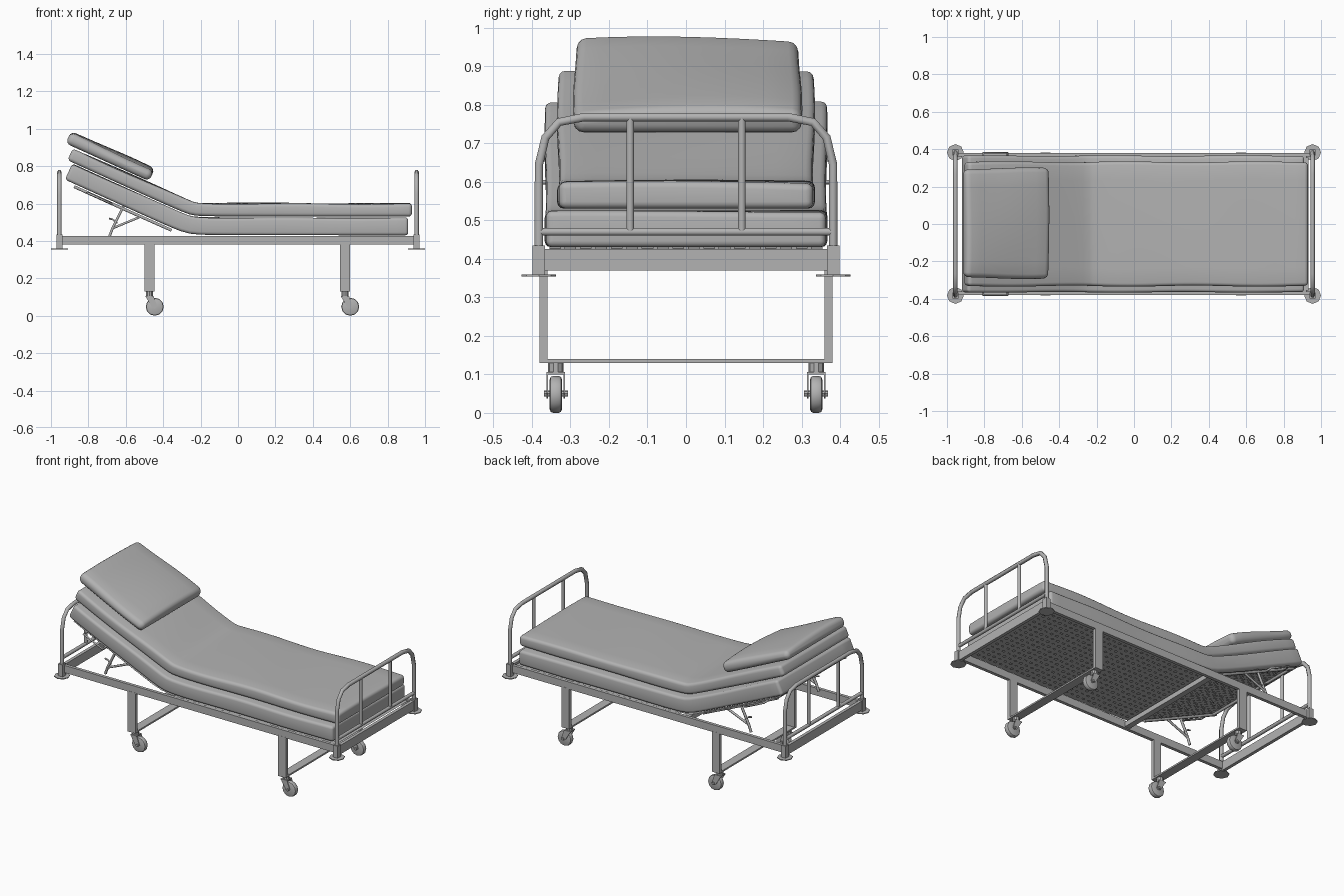
import bpy, bmesh, math
from mathutils import Vector

if "Cube" in bpy.data.objects:
    bpy.data.objects.remove(bpy.data.objects["Cube"])

grey = bpy.data.materials.new("plain grey")
grey.use_nodes = True
grey.diffuse_color = (0.45, 0.45, 0.45, 1)
grey.node_tree.nodes["Principled BSDF"].inputs["Base Color"].default_value = (0.45, 0.45, 0.45, 1)


def finish(name, bm, smooth=None):
    bmesh.ops.recalc_face_normals(bm, faces=bm.faces[:])
    mesh = bpy.data.meshes.new(name)
    bm.to_mesh(mesh)
    bm.free()
    ob = bpy.data.objects.new(name, mesh)
    bpy.context.collection.objects.link(ob)
    mesh.materials.append(grey)
    if smooth:
        bpy.ops.object.select_all(action='DESELECT')
        ob.select_set(True)
        bpy.context.view_layer.objects.active = ob
        bpy.ops.object.shade_smooth_by_angle(angle=math.radians(smooth))
    return ob


def add_box(bm, lo, hi):
    made = bmesh.ops.create_cube(bm, size=1)["verts"]
    for v in made:
        v.co = Vector([lo[i] + (v.co[i] + 0.5) * (hi[i] - lo[i]) for i in range(3)])


def box(name, lo, hi):
    bm = bmesh.new()
    add_box(bm, lo, hi)
    return finish(name, bm)


def cylinder(name, centre, radius, depth, axis='Z', sides=8, bevel=0):
    bm = bmesh.new()
    bmesh.ops.create_cone(bm, cap_ends=True, segments=sides, radius1=radius, radius2=radius, depth=depth)
    if bevel:
        rims = [e for e in bm.edges if abs(e.verts[0].co.z - e.verts[1].co.z) < depth / 2]
        bmesh.ops.bevel(bm, geom=rims, offset=bevel, segments=2, affect='EDGES', profile=0.5)
    for v in bm.verts:
        x, y, z = v.co
        v.co = Vector((x, z, y) if axis == 'Y' else (x, y, z)) + Vector(centre)
    return finish(name, bm, 35)


def tube(name, points, radius):
    curve = bpy.data.curves.new(name, 'CURVE')
    curve.dimensions = '3D'
    curve.bevel_depth = radius
    curve.bevel_resolution = 1
    curve.use_fill_caps = True
    spline = curve.splines.new('POLY')
    spline.points.add(len(points) - 1)
    for p, co in zip(spline.points, points):
        p.co = (*co, 1)
    curve.materials.append(grey)
    ob = bpy.data.objects.new(name, curve)
    bpy.context.collection.objects.link(ob)
    return ob


# Bed surface: flat towards the foot, sloping up towards the head
BEND, SLOPE, SOFT, BED_Z = -0.27, 0.454, 0.05, 0.43


def bed_point(x, y, n):
    d = BEND - x
    root = math.sqrt(d * d + SOFT * SOFT)
    z = BED_Z + SLOPE * (d + root) / 2
    slope = -SLOPE * (1 + d / root) / 2
    normal = Vector((-slope, 0, 1)).normalized()
    return Vector((x, y, z)) + normal * n


# Cushions: rounded sections lofted along the bed surface
def cushion(name, x0, x1, n0, n1, half, r, crown=0.0, wobble=0.004, shift=0.0):
    bm = bmesh.new()
    quarter = [math.radians(a) for a in (0, 22, 45, 68, 90)]
    stations = [(x0 + r * (1 - math.cos(a)), r * (1 - math.sin(a))) for a in quarter]
    count = max(6, int((x1 - x0) / 0.05))
    stations += [(x0 + r + (x1 - x0 - 2 * r) * i / count, 0) for i in range(1, count)]
    stations += [(x1 - r * (1 - math.cos(a)), r * (1 - math.sin(a))) for a in reversed(quarter)]
    rings = []
    for x, inset in stations:
        rim = max(r - inset, 0.002)
        h, lo, hi = half - inset - rim, n0 + inset + rim, n1 - inset - rim
        section = []
        for cy, cn, start in ((h, hi, 0), (-h, hi, 90), (-h, lo, 180), (h, lo, 270)):
            for k in range(4):
                a = math.radians(start + k * 30)
                section.append((cy + rim * math.cos(a), cn + rim * math.sin(a)))
            if start in (0, 180):
                side = 1 if start == 0 else -1
                for k in range(1, 8):
                    section.append((side * h * (1 - k / 4), cn + side * rim))
        ring = []
        along = math.sin(math.pi * (x - x0) / (x1 - x0))
        for y, n in section:
            wave = wobble * math.sin(9 * x + 5 * y + half * 20)
            if n > (n0 + n1) / 2:
                n += crown * (1 - (y / half) ** 2) * (0.5 + 0.5 * along) + wave
            ring.append(bm.verts.new(bed_point(x, y + shift + wave, n)))
        rings.append(ring)
    for a, b in zip(rings, rings[1:]):
        for i in range(len(a)):
            j = (i + 1) % len(a)
            bm.faces.new((a[i], a[j], b[j], b[i]))
    bm.faces.new(rings[0])
    bm.faces.new(rings[-1])
    return finish(name, bm, 50)


cushion("lower_mattress", -0.925, 0.91, 0, 0.093, 0.365, 0.016, wobble=0.002)
cushion("upper_mattress", -0.953, 0.93, 0.1, 0.168, 0.332, 0.018, crown=0.004, wobble=0.003)
cushion("pillow", -0.995, -0.548, 0.178, 0.238, 0.293, 0.026, crown=0.02, wobble=0.005, shift=0.004)


# Woven bed base under the mattress
def base_strip(bm, points, offset):
    left = [bm.verts.new(p - offset) for p in points]
    right = [bm.verts.new(p + offset) for p in points]
    for i in range(len(points) - 1):
        bm.faces.new((left[i], left[i + 1], right[i + 1], right[i]))


bm = bmesh.new()
xs = [-0.88 + i * 0.06 for i in range(31)]
for k in range(18):
    y = -0.34 + k * 0.04
    base_strip(bm, [bed_point(x, y, -0.006 - 0.004 * ((i + k) % 2)) for i, x in enumerate(xs)], Vector((0, 0.015, 0)))
for i in range(46):
    x = -0.88 + i * 0.04
    base_strip(bm, [bed_point(x, y, -0.008) for y in (-0.355, 0.355)], bed_point(x + 0.012, 0, 0) - bed_point(x, 0, 0))
finish("woven_base", bm)

# Main frame
bm = bmesh.new()
for s in (-1, 1):
    y0, y1 = sorted((s * 0.36, s * 0.38))
    add_box(bm, (-0.96, y0, 0.38), (0.96, y1, 0.426))
    x0, x1 = sorted((s * 0.945, s * 0.965))
    add_box(bm, (x0, -0.38, 0.37), (x1, 0.38, 0.426))
finish("bed_frame", bm)
box("hinge_crossbar", (-0.27, -0.36, 0.385), (-0.235, 0.36, 0.415))

# End boards with corner posts and floor-guard discs
arch = [(0.382, 0.36), (0.382, 0.645), (0.365, 0.715), (0.33, 0.755), (0.265, 0.768)]
outline = arch + [(-y, z) for y, z in reversed(arch)]
for end, x in (("head", -0.955), ("foot", 0.955)):
    tube(end + "_arch", [(x, y, z) for y, z in outline], 0.0125)
    tube(end + "_lower_rail", [(x, -0.38, 0.47), (x, 0.38, 0.47)], 0.011)
    for y, side in ((-0.145, "right"), (0.145, "left")):
        tube(f"{end}_upright_{side}", [(x, y, 0.47), (x, y, 0.768)], 0.011)
    for s, side in ((-1, "right"), (1, "left")):
        y = s * 0.382
        box(f"{end}_post_sleeve_{side}", (x - 0.016, y - 0.016, 0.36), (x + 0.016, y + 0.016, 0.435))
        cylinder(f"{end}_guard_disc_{side}", (x, y, 0.357), 0.045, 0.005)

# Legs, lower crossbars and casters
for end, x in (("head", -0.473), ("foot", 0.572)):
    box(end + "_leg_crossbar", (x - 0.027, -0.38, 0.13), (x + 0.027, 0.38, 0.14))
    for s, side in ((-1, "right"), (1, "left")):
        tag = f"{end}_{side}"
        y0, y1 = sorted((s * 0.36, s * 0.381))
        box("leg_" + tag, (x - 0.027, y0, 0.13), (x + 0.027, y1, 0.385))
        y, wx = s * 0.338, x + 0.028
        cylinder("caster_stem_" + tag, (x, y, 0.116), 0.02, 0.03, sides=10)
        cylinder("wheel_" + tag, (wx, y, 0.048), 0.048, 0.032, 'Y', 12, 0.009)
        cylinder("axle_" + tag, (wx, y, 0.05), 0.008, 0.062, 'Y')
        bm = bmesh.new()
        add_box(bm, (x - 0.022, y - 0.024, 0.1), (x + 0.022, y + 0.024, 0.106))
        for t in (-0.022, 0.022):
            ring = [[bm.verts.new((x + dx, y + t + w, z)) for dx, z in
                     ((-0.022, 0.104), (0.022, 0.104), (0.042, 0.05), (0.028, 0.038), (0.014, 0.044))]
                    for w in (-0.002, 0.002)]
            bm.faces.new(ring[0])
            bm.faces.new(ring[1])
            for i in range(5):
                j = (i + 1) % 5
                bm.faces.new((ring[0][i], ring[0][j], ring[1][j], ring[1][i]))
        finish("caster_fork_" + tag, bm)

# Backrest frame, struts and side handles
for s, side in ((-1, "right"), (1, "left")):
    y = s * 0.335
    tube("backrest_rail_" + side, [bed_point(x, y, -0.014) for x in (-0.87, -0.6, -0.35)], 0.009)
    tube("strut_" + side, [(-0.687, y, 0.425), (-0.67, y, 0.47), (-0.61, y, 0.59)], 0.008)
    tube("strut_brace_" + side, [(-0.67, y, 0.468), (-0.52, y, 0.53)], 0.007)
    tube("strut_catch_" + side, [(-0.69, y, 0.52), (-0.67, y, 0.515), (-0.645, y, 0.495)], 0.005)
    tube("side_handle_" + side, [bed_point(x, s * w, -0.015) for x, w in
                                 ((-0.8, 0.335), (-0.8, 0.38), (-0.67, 0.38), (-0.67, 0.335))], 0.006)
tube("backrest_crossbar", [bed_point(-0.85, y, -0.014) for y in (-0.335, 0.335)], 0.009)
